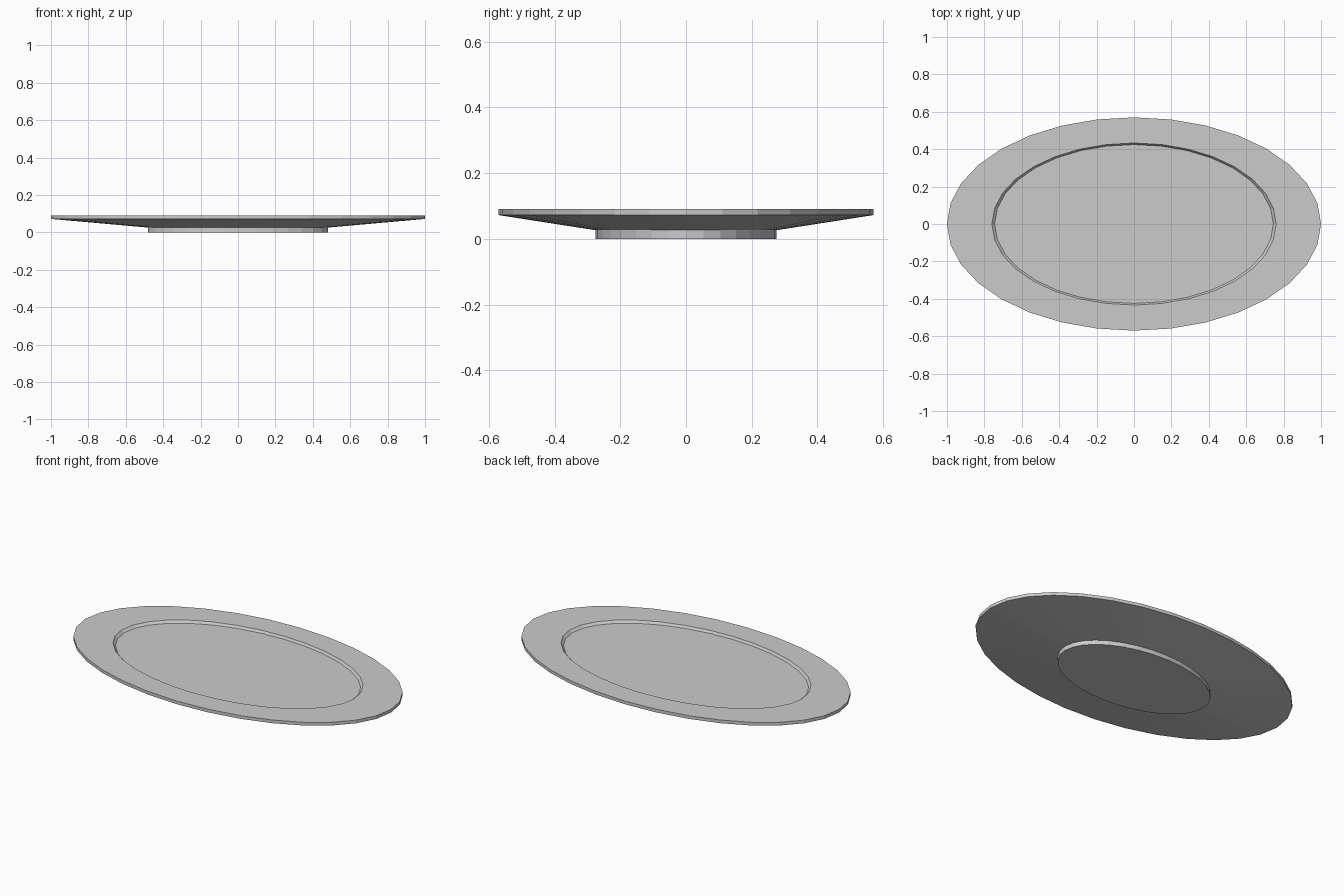
import bpy, bmesh, math

if "Cube" in bpy.data.objects:
    bpy.data.objects.remove(bpy.data.objects["Cube"])

SEGMENTS = 32
ASPECT = 0.57  # depth of the oval relative to its width


def oval_lathe(name, profile):
    """Stack oval rings from (radius, z) pairs and cap both ends."""
    bm = bmesh.new()
    rings = []
    for r, z in profile:
        rings.append([bm.verts.new((r * math.cos(a), r * ASPECT * math.sin(a), z))
                      for a in (2 * math.pi * i / SEGMENTS for i in range(SEGMENTS))])
    for lower, upper in zip(rings, rings[1:]):
        for i in range(SEGMENTS):
            j = (i + 1) % SEGMENTS
            bm.faces.new((lower[i], lower[j], upper[j], upper[i]))
    bm.faces.new(rings[0][::-1])
    bm.faces.new(rings[-1])
    bmesh.ops.recalc_face_normals(bm, faces=bm.faces)
    mesh = bpy.data.meshes.new(name)
    bm.to_mesh(mesh)
    bm.free()
    obj = bpy.data.objects.new(name, mesh)
    bpy.context.collection.objects.link(obj)
    return obj


# Oval platter: foot, sloping underside, upright rim, flat border, shallow well
oval_lathe("oval_platter", [
    (0.482, 0.0),
    (0.482, 0.026),
    (1.0, 0.072),
    (1.0, 0.091),
    (0.76, 0.091),
    (0.745, 0.077),
])
